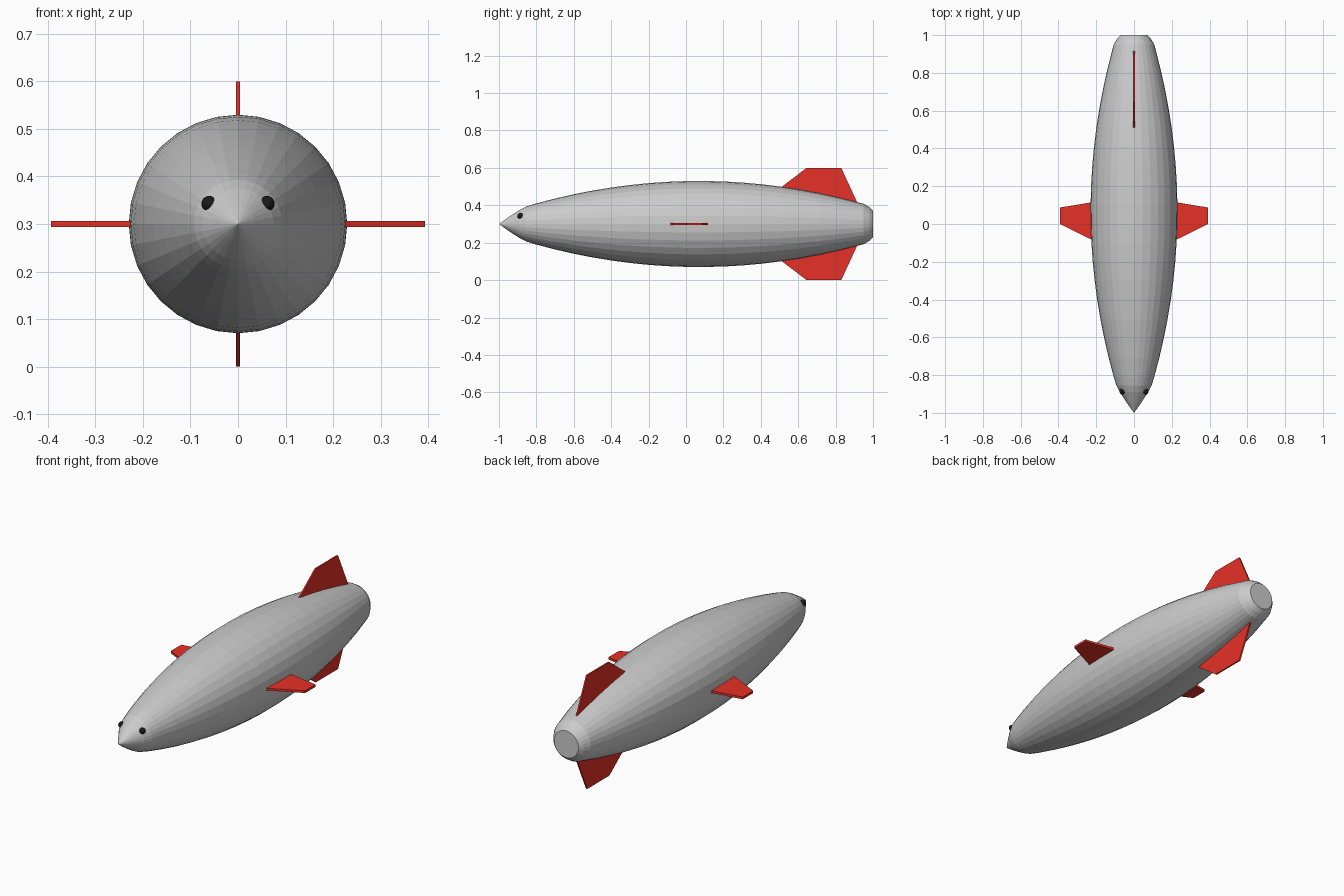
import bpy, bmesh
from math import sin, cos, pi

if "Cube" in bpy.data.objects:
    bpy.data.objects.remove(bpy.data.objects["Cube"])

CZ = 0.30      # height of the hull axis
SIDES = 32


def material(name, color):
    m = bpy.data.materials.new(name)
    m.diffuse_color = color
    m.use_nodes = True
    m.node_tree.nodes["Principled BSDF"].inputs["Base Color"].default_value = m.diffuse_color
    return m


def to_object(name, bm, mat=None):
    bmesh.ops.recalc_face_normals(bm, faces=bm.faces)
    me = bpy.data.meshes.new(name)
    bm.to_mesh(me)
    bm.free()
    ob = bpy.data.objects.new(name, me)
    bpy.context.collection.objects.link(ob)
    if mat:
        me.materials.append(mat)
    return ob


def plate(name, outline, half, place, mat):
    """Extruded flat fin; place(u, v, t) maps outline and thickness to 3D."""
    bm = bmesh.new()
    a, b = [[bm.verts.new(place(u, v, t)) for u, v in outline] for t in (-half, half)]
    bm.faces.new(a)
    bm.faces.new(b[::-1])
    n = len(outline)
    for i in range(n):
        j = (i + 1) % n
        bm.faces.new((a[i], b[i], b[j], a[j]))
    return to_object(name, bm, mat)


red = material("red", (0.80, 0.03, 0.02, 1))
black = material("black", (0.01, 0.01, 0.01, 1))

# Hull: pointed nose, long bulging middle, rounded flat-ended tail
nose = [(-0.95, 0.036), (-0.89, 0.075), (-0.855, 0.093)]
middle = []
for i in range(18):
    y = -0.81 + 1.73 * i / 17
    middle.append((y, 0.23 - 0.12 * ((y - 0.07) / 0.87) ** 2))
tail = [(0.95, 0.108), (0.98, 0.09), (1.0, 0.071)]

bm = bmesh.new()
tip = bm.verts.new((0, -1, CZ))
rings = [[bm.verts.new((r * sin(2 * pi * k / SIDES), y, CZ + r * cos(2 * pi * k / SIDES)))
          for k in range(SIDES)] for y, r in nose + middle + tail]
for k in range(SIDES):
    n = (k + 1) % SIDES
    bm.faces.new((tip, rings[0][k], rings[0][n]))
    for a, b in zip(rings, rings[1:]):
        bm.faces.new((a[k], b[k], b[n], a[n]))
bm.faces.new(rings[-1])
to_object("hull", bm)

# Upper and lower tail fins, offsets measured from the hull axis
tail_fin = [(0.50, 0.19), (0.645, 0.30), (0.83, 0.30), (0.92, 0.105)]
for name, s in (("upper_tail_fin", 1), ("lower_tail_fin", -1)):
    plate(name, tail_fin, 0.004, lambda u, v, t: (t, u, CZ + s * v), red)

# Side fins and eyes, mirrored left and right
side_fin = [(-0.09, 0.21), (0.0, 0.393), (0.087, 0.393), (0.117, 0.21)]
for side, s in (("right", 1), ("left", -1)):
    plate(side + "_fin", side_fin, 0.006, lambda u, v, t: (s * v, u, CZ + t), red)
    bpy.ops.mesh.primitive_uv_sphere_add(segments=16, ring_count=10, radius=0.016,
                                         location=(s * 0.061, -0.886, CZ + 0.043))
    eye = bpy.context.object
    eye.name = side + "_eye"
    eye.data.materials.append(black)
    bpy.ops.object.shade_smooth()
